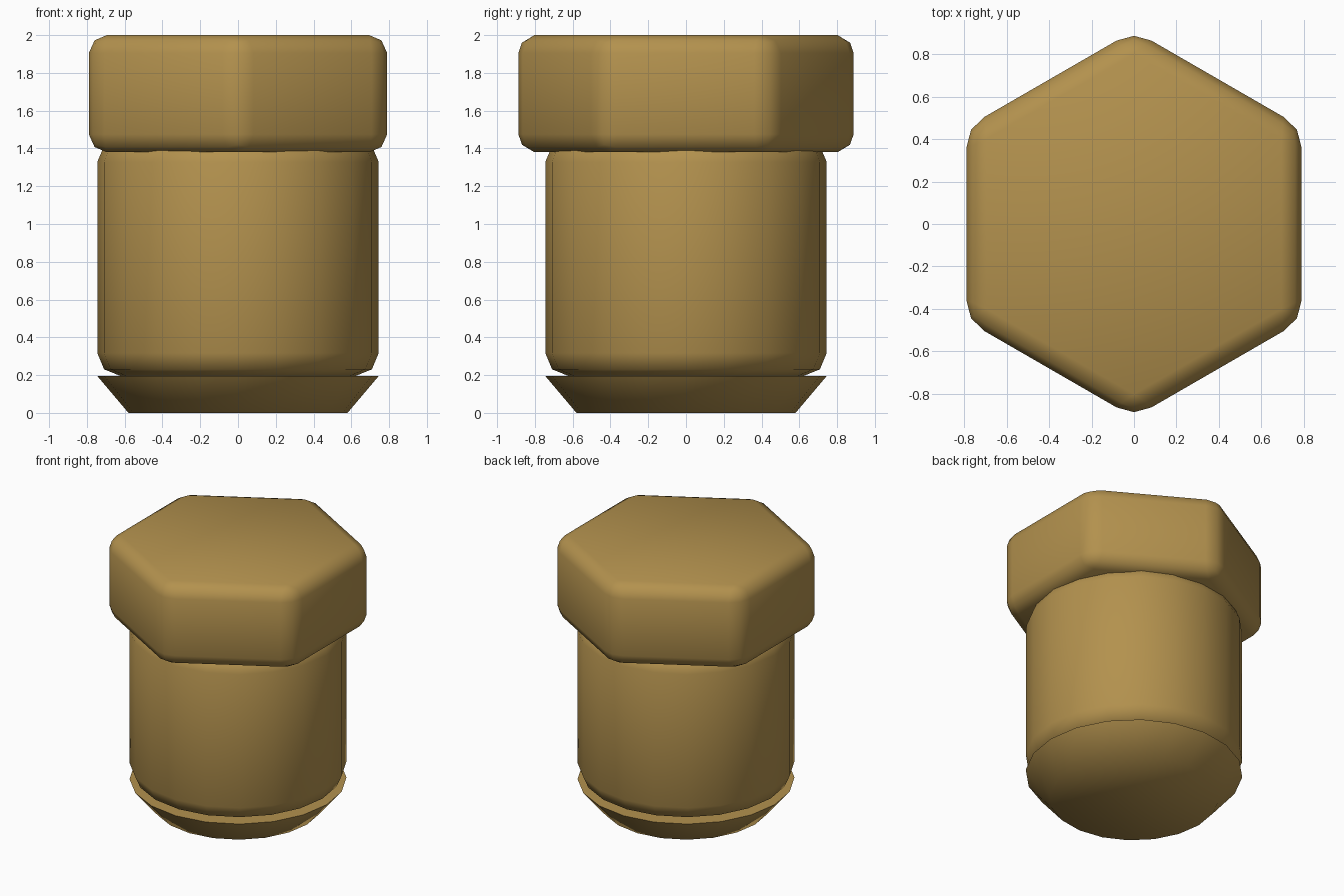
import bpy, bmesh, math

if "Cube" in bpy.data.objects:
    bpy.data.objects.remove(bpy.data.objects["Cube"])

brass = bpy.data.materials.new("brass")
brass.diffuse_color = (0.45, 0.285, 0.076, 1)
brass.use_nodes = True
brass.node_tree.nodes["Principled BSDF"].inputs["Base Color"].default_value = brass.diffuse_color


def prism(name, sides, r_bottom, r_top, z0, z1, start=0.0, bevel=0.0):
    """Closed prism or frustum, optionally with every edge sharper than 45 degrees rounded."""
    bm = bmesh.new()
    rings = []
    for r, z in ((r_bottom, z0), (r_top, z1)):
        angles = [start + 2 * math.pi * i / sides for i in range(sides)]
        rings.append([bm.verts.new((r * math.cos(a), r * math.sin(a), z)) for a in angles])
    low, high = rings
    bm.faces.new(low[::-1])
    bm.faces.new(high)
    for i in range(sides):
        j = (i + 1) % sides
        bm.faces.new((low[i], low[j], high[j], high[i]))
    bm.normal_update()
    if bevel:
        edges = [e for e in bm.edges if e.calc_face_angle() > math.radians(45)]
        bmesh.ops.bevel(bm, geom=edges, offset=bevel, segments=2, profile=0.5,
                        affect='EDGES', clamp_overlap=True)
    mesh = bpy.data.meshes.new(name)
    bm.to_mesh(mesh)
    bm.free()
    mesh.materials.append(brass)
    ob = bpy.data.objects.new(name, mesh)
    bpy.context.collection.objects.link(ob)
    bpy.ops.object.select_all(action='DESELECT')
    ob.select_set(True)
    bpy.context.view_layer.objects.active = ob
    bpy.ops.object.shade_smooth_by_angle(angle=math.radians(65))
    return ob


# Rounded hexagonal head, corners toward +-y
prism("hex_head", 6, 0.912, 0.912, 1.38, 2.0, start=math.pi / 6, bevel=0.095)
# Round shaft with softened ends
prism("shaft", 20, 0.745, 0.745, 0.195, 1.45, bevel=0.122)
# Tapered tip
prism("tip", 20, 0.58, 0.745, 0.0, 0.195)
